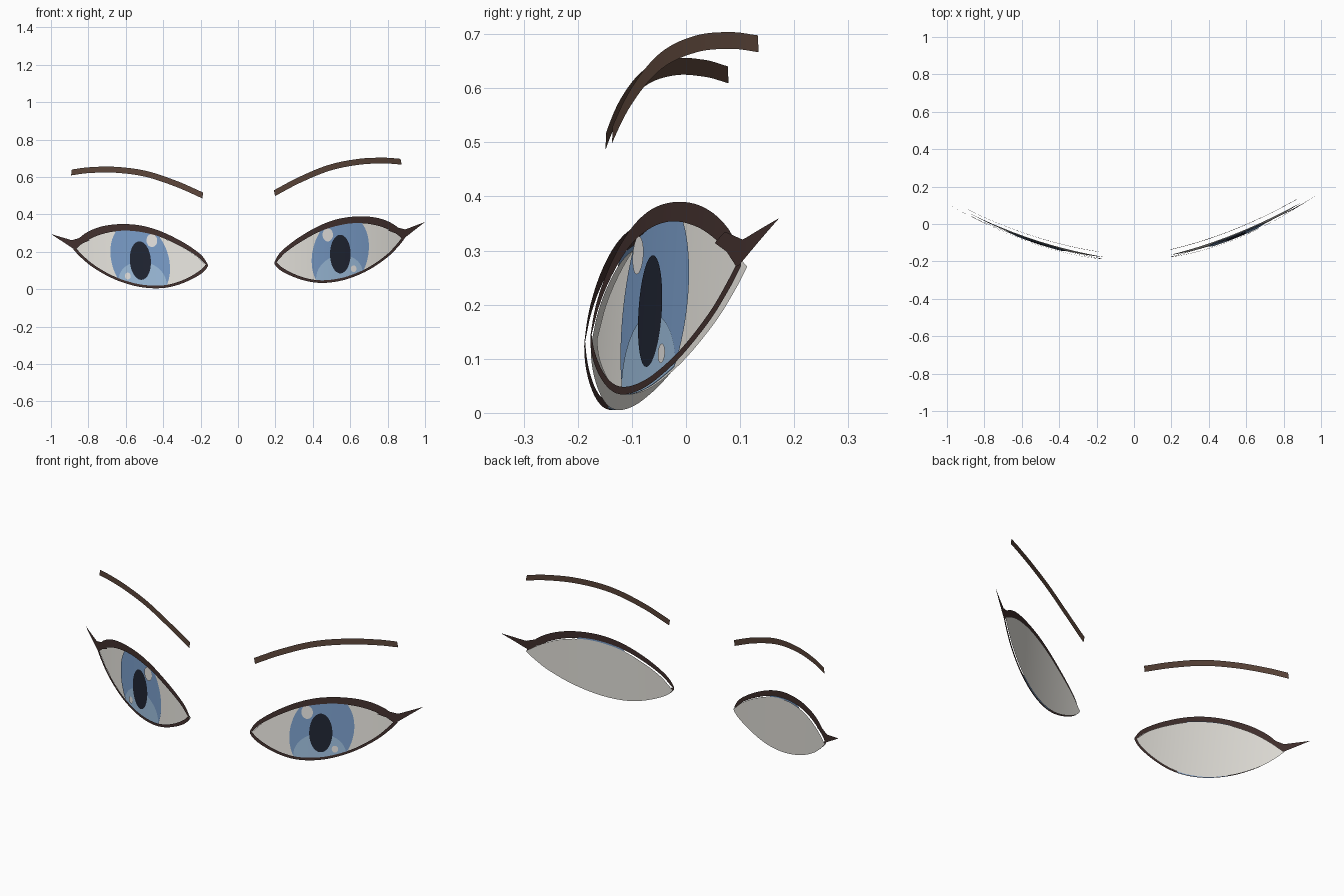
import bpy, bmesh, math
from mathutils import Vector

if "Cube" in bpy.data.objects:
    bpy.data.objects.remove(bpy.data.objects["Cube"])

# Mirror plane: the face is turned and tilted very slightly
PLANE_N = Vector((1, 0.0315, 0.0325)).normalized()
PLANE_P = Vector((0, 0.15, 0.3275))


def material(name, rgb):
    m = bpy.data.materials.new(name)
    m.diffuse_color = (*rgb, 1)
    m.use_nodes = True
    m.node_tree.nodes["Principled BSDF"].inputs["Base Color"].default_value = m.diffuse_color
    return m


LID = material("lid_brown", (0.055, 0.030, 0.027))
BROW = material("brow_brown", (0.105, 0.060, 0.042))
WHITE = material("eye_white", (0.80, 0.78, 0.73))
BLUE = material("iris_blue", (0.19, 0.33, 0.57))
PALE = material("iris_pale", (0.33, 0.50, 0.70))
BLACK = material("pupil_dark", (0.014, 0.018, 0.032))
SHINE = material("highlight", (0.78, 0.76, 0.74))


def face_y(x, z):
    """Curved face surface that every part lies on."""
    return -0.18 + 0.293 * (x - 0.2) + 0.283 * (x - 0.2) * (x - 0.548) + 0.06 * z


def curve(pts):
    """Smooth function z(x) through the points."""
    n = len(pts)
    slope = []
    for i in range(n):
        a, b = pts[max(i - 1, 0)], pts[min(i + 1, n - 1)]
        slope.append((b[1] - a[1]) / (b[0] - a[0]))

    def f(x):
        x = min(max(x, pts[0][0]), pts[-1][0])
        i = 0
        while i < n - 2 and x > pts[i + 1][0]:
            i += 1
        (x0, z0), (x1, z1) = pts[i], pts[i + 1]
        h = x1 - x0
        t = (x - x0) / h
        return ((2*t**3 - 3*t*t + 1) * z0 + (t**3 - 2*t*t + t) * h * slope[i]
                + (3*t*t - 2*t**3) * z1 + (t**3 - t*t) * h * slope[i + 1])
    return f


def polyline(pts):
    def f(x):
        for (x0, z0), (x1, z1) in zip(pts, pts[1:]):
            if x <= x1:
                return z0 + (z1 - z0) * (x - x0) / (x1 - x0)
        return pts[-1][1]
    return f


def ellipse(cx, cz, rx, rz, shear=0.0):
    def half(sign):
        return lambda x: (cz + shear * (x - cx)
                          + sign * rz * math.sqrt(max(0, 1 - ((x - cx) / rx) ** 2)))
    return cx - rx, cx + rx, half(-1), half(1)


def patch(name, x0, x1, low, high, depth, mat, n=48, slant=0.0):
    """Surface strip between two curves, made for both sides of the face."""
    for side in ("right", "left"):
        bm = bmesh.new()
        cols = []
        for i in range(n + 1):
            x = x0 + (x1 - x0) * (1 - math.cos(math.pi * i / n)) / 2
            zl = low(x)
            zh = max(zl, high(x))
            col = []
            for k in range(3):
                z = zl + (zh - zl) * k / 2
                xs = x - slant * (k - 1)
                p = Vector((xs, face_y(xs, z) + depth, z))
                if side == "left":
                    p -= 2 * (p - PLANE_P).dot(PLANE_N) * PLANE_N
                col.append(bm.verts.new(p))
            cols.append(col)
        for a, b in zip(cols, cols[1:]):
            for k in range(2):
                f = [a[k], b[k], b[k + 1], a[k + 1]]
                bm.faces.new(f if side == "right" else f[::-1]).smooth = True
        bmesh.ops.remove_doubles(bm, verts=bm.verts, dist=1e-5)
        me = bpy.data.meshes.new(f"{name}_{side}")
        bm.to_mesh(me)
        bm.free()
        me.materials.append(mat)
        bpy.context.collection.objects.link(bpy.data.objects.new(me.name, me))


# Outlines of the eye opening
lid_top = curve([(.195, .145), (.215, .183), (.25, .22), (.33, .28), (.44, .342), (.545, .378),
                 (.66, .390), (.76, .378), (.84, .342), (.89, .292)])
lid_under = curve([(.195, .135), (.215, .155), (.25, .193), (.33, .25), (.44, .31), (.545, .343),
                   (.64, .354), (.74, .342), (.82, .312), (.89, .27)])
low_edge = curve([(.195, .135), (.21, .115), (.24, .093), (.3, .065), (.37, .043), (.44, .034),
                  (.52, .040), (.6, .060), (.7, .104), (.8, .172), (.86, .232), (.89, .27)])


def low_inner(x):
    t = (x - .195) / .695
    return min(low_edge(x) + 0.014 + 0.012 * (2 * t - 1) ** 4, lid_under(x))


# Eye white and lids
patch("eye_white", .195, .89, low_edge, lid_under, .008, WHITE)
patch("upper_lid", .195, .89, lid_under, lid_top, -.004, LID)
patch("lower_lid", .195, .89, low_edge, low_inner, -.004, LID)

# Iris, clipped by the eye opening, with a paler lower zone
ix0, ix1, i_lo, i_hi = ellipse(.547, .19, .153, .205, .25)
iris_low = lambda x: max(i_lo(x), low_edge(x))
iris_high = lambda x: min(i_hi(x), lid_under(x) + .005)
patch("iris", ix0, ix1, iris_low, iris_high, .003, BLUE)
px0, px1, p_lo, p_hi = ellipse(.543, .07, .125, .112, .1)
patch("iris_lower_glow", px0, px1, lambda x: max(p_lo(x), iris_low(x)),
      lambda x: min(p_hi(x), iris_high(x)), .0015, PALE)

# Pupil and highlights
patch("pupil", *ellipse(.547, .188, .055, .103), 0, BLACK, 32)
patch("large_highlight", *ellipse(.48, .291, .028, .035), -.003, SHINE, 24)
patch("small_highlight", *ellipse(.618, .110, .015, .018), -.003, SHINE, 20)

# Pointed lash wing at the outer corner
patch("lash_wing", .803, 1.0, polyline([(.803, .314), (.845, .298), (.882, .268), (1.0, .36)]),
      polyline([(.803, .314), (.835, .335), (.895, .320), (1.0, .36)]), -.006, LID, 40)

# Eyebrow
brow = curve([(.195, .514), (.33, .585), (.49, .650), (.65, .682), (.786, .688), (.872, .682)])
patch("eyebrow", .195, .872, lambda x: brow(x) - .0155, lambda x: brow(x) + .0155, .014, BROW,
      slant=.003)
